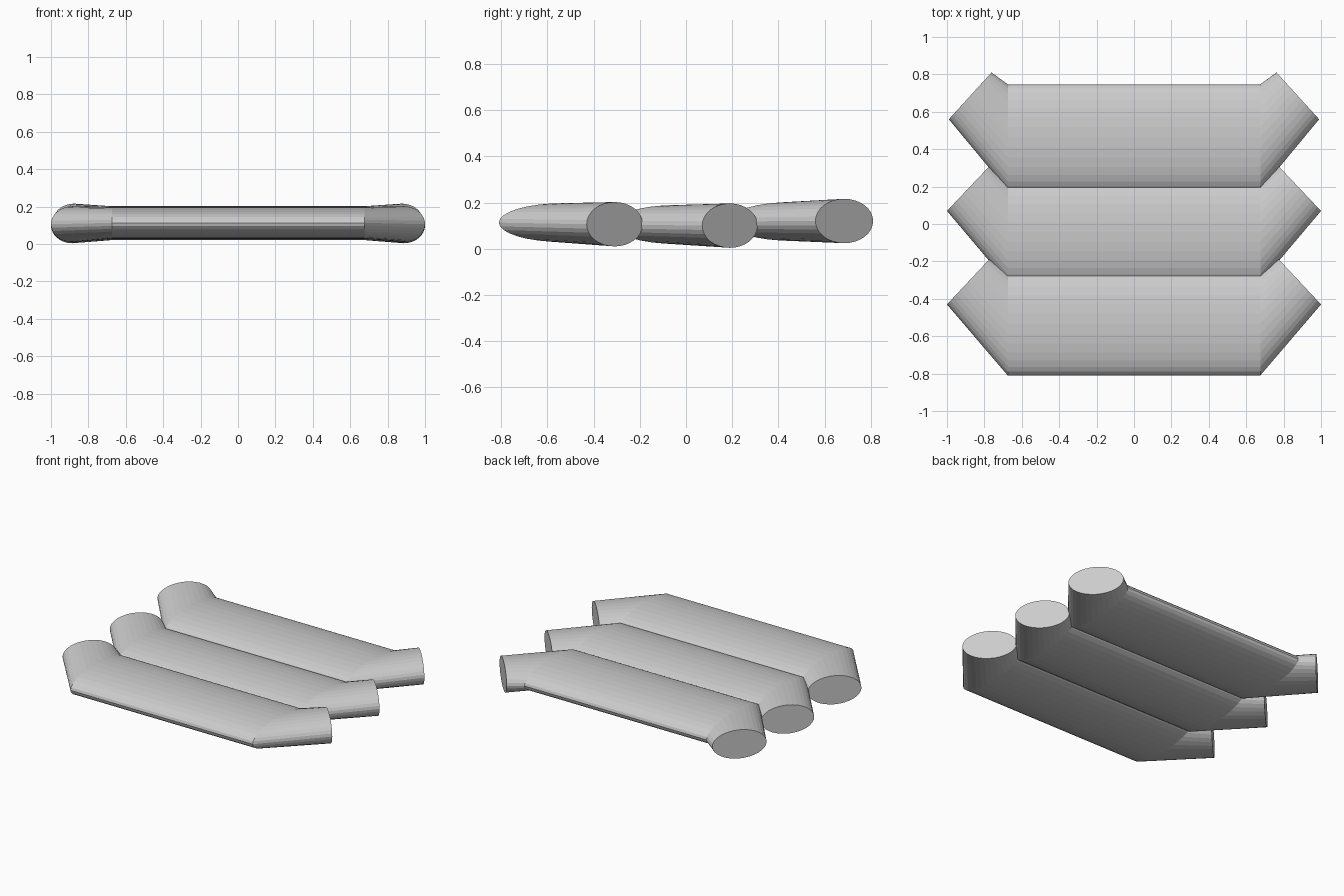
import bpy
import math
from mathutils import Vector

default = bpy.data.objects.get("Cube")
if default:
    bpy.data.objects.remove(default, do_unlink=True)

grey = bpy.data.materials.new("plain grey")
grey.use_nodes = True
colour = (0.6, 0.6, 0.6, 1)
grey.diffuse_color = colour
grey.node_tree.nodes["Principled BSDF"].inputs["Base Color"].default_value = colour

SIDES = 32
JOINT_X = 0.675


def ring(front, back, half_height):
    """Upright ellipse spanning two opposite points."""
    front, back = Vector(front), Vector(back)
    centre, arm = (front + back) / 2, (front - back) / 2
    up = Vector((0, 0, half_height))
    angles = [math.tau * i / SIDES for i in range(SIDES)]
    return [centre + arm * math.cos(a) + up * math.sin(a) for a in angles]


def bent_tube(name, joint_y, cap_y, tip_x, joint_z, cap_z):
    """Flattened tube with both ends mitred backwards and closed."""
    (jf, jb), (cf, cb) = joint_y, cap_y
    rings = []
    for side in (-1, 1):
        cap = ring((side * tip_x, cf, cap_z), (side * (tip_x - 0.228), cb, cap_z), 0.096)
        joint = ring((side * JOINT_X, jf, joint_z), (side * JOINT_X, jb, joint_z), 0.084)
        rings += [cap, joint] if side < 0 else [joint, cap]
    verts = [v for r in rings for v in r]
    faces = []
    for r in range(len(rings) - 1):
        for i in range(SIDES):
            a, b = r * SIDES + i, r * SIDES + (i + 1) % SIDES
            faces.append((a, a + SIDES, b + SIDES, b))
    last = (len(rings) - 1) * SIDES
    faces.append(tuple(range(SIDES)))
    faces.append(tuple(reversed(range(last, last + SIDES))))
    mesh = bpy.data.meshes.new(name)
    mesh.from_pydata(verts, [], faces)
    mesh.materials.append(grey)
    mesh.update()
    obj = bpy.data.objects.new(name, mesh)
    bpy.context.collection.objects.link(obj)
    return obj


# Three overlapping tubes, front to back
bent_tube("front_tube", (-0.81, -0.257), (-0.43, -0.187), 1.0, 0.113, 0.106)
bent_tube("middle_tube", (-0.315, 0.228), (0.07, 0.31), 1.0, 0.105, 0.1)
bent_tube("back_tube", (0.18, 0.747), (0.56, 0.81), 0.99, 0.118, 0.12)
